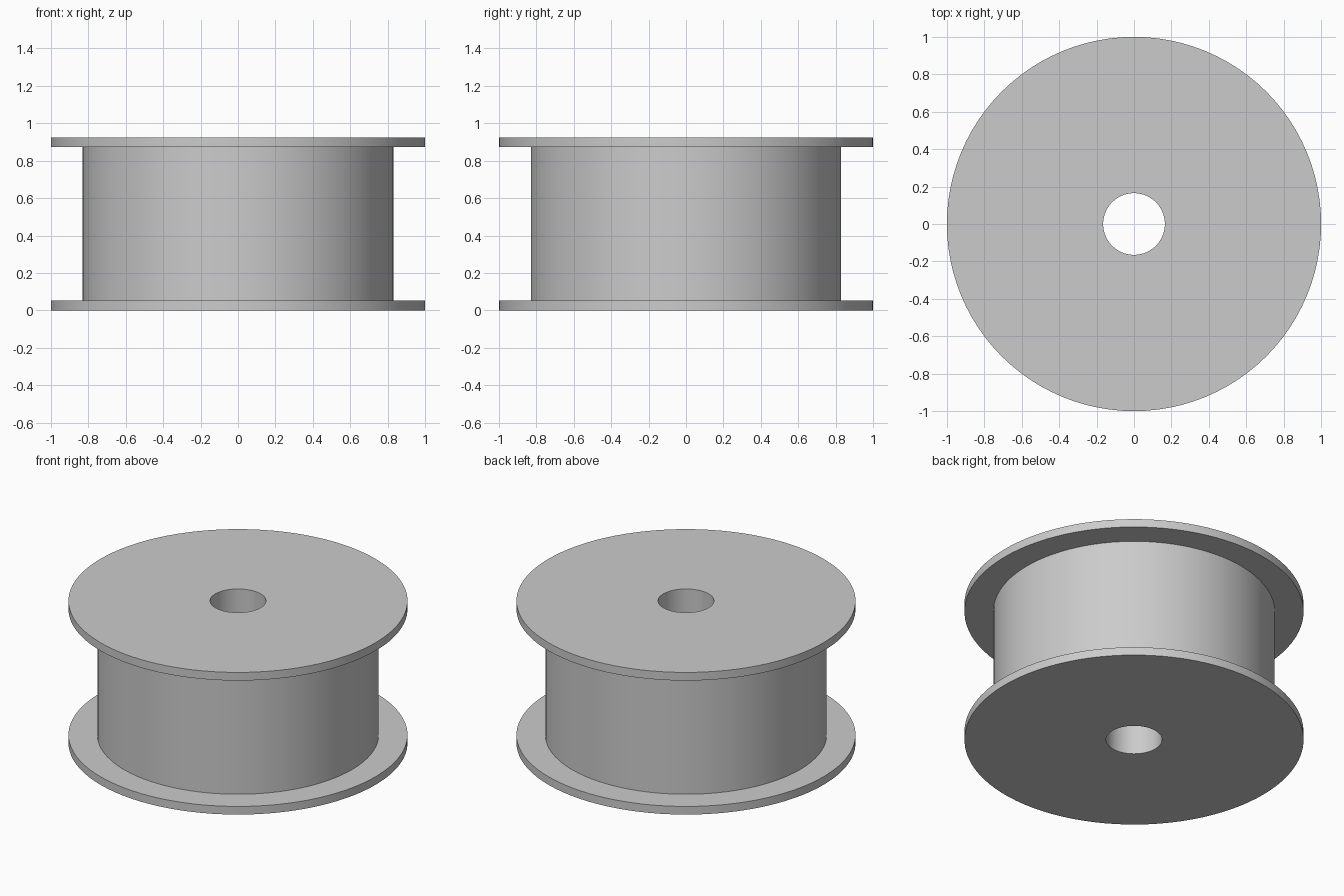
import bpy
import bmesh
from math import cos, sin, tau, radians

cube = bpy.data.objects.get("Cube")
if cube:
    bpy.data.objects.remove(cube, do_unlink=True)

SEGMENTS = 96
FLANGE_R, DRUM_R, BORE_R = 1.0, 0.83, 0.165
HEIGHT, FLANGE_T = 0.925, 0.053

grey = bpy.data.materials.new("light_grey")
grey.use_nodes = True
colour = (0.6, 0.6, 0.6, 1)
grey.diffuse_color = colour
grey.node_tree.nodes["Principled BSDF"].inputs["Base Color"].default_value = colour


def lathe(name, profile):
    """Revolve a closed (radius, height) profile, counter-clockwise, about z."""
    bm = bmesh.new()
    rings = [[bm.verts.new((r * cos(tau * i / SEGMENTS), r * sin(tau * i / SEGMENTS), z))
              for i in range(SEGMENTS)] for r, z in profile]
    for a, b in zip(rings, rings[1:] + rings[:1]):
        for i in range(SEGMENTS):
            j = (i + 1) % SEGMENTS
            bm.faces.new((a[i], a[j], b[j], b[i]))
    bmesh.ops.recalc_face_normals(bm, faces=bm.faces)
    mesh = bpy.data.meshes.new(name)
    bm.to_mesh(mesh)
    bm.free()
    mesh.materials.append(grey)
    obj = bpy.data.objects.new(name, mesh)
    bpy.context.collection.objects.link(obj)
    bpy.ops.object.select_all(action="DESELECT")
    obj.select_set(True)
    bpy.context.view_layer.objects.active = obj
    bpy.ops.object.shade_smooth_by_angle(angle=radians(30))
    return obj


# Spool: two flanges, the drum between them and the through bore as one solid
low, high = FLANGE_T, HEIGHT - FLANGE_T
lathe("spool", [
    (BORE_R, 0), (FLANGE_R, 0), (FLANGE_R, low), (DRUM_R, low),
    (DRUM_R, high), (FLANGE_R, high), (FLANGE_R, HEIGHT), (BORE_R, HEIGHT),
])
